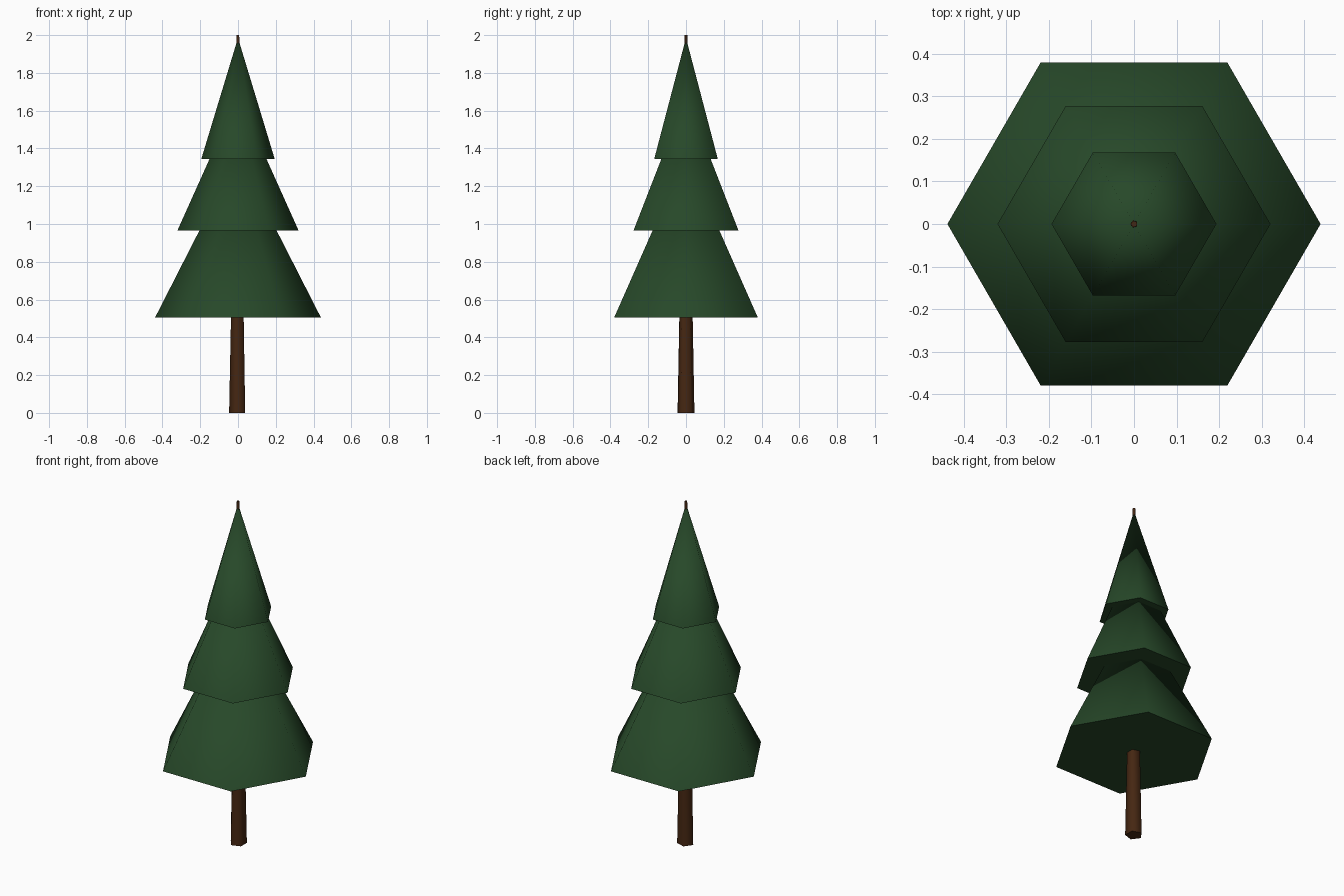
import bpy, bmesh, math

if "Cube" in bpy.data.objects:
    bpy.data.objects.remove(bpy.data.objects["Cube"])

def material(name, rgb):
    m = bpy.data.materials.new(name)
    m.diffuse_color = (*rgb, 1.0)
    m.use_nodes = True
    m.node_tree.nodes["Principled BSDF"].inputs["Base Color"].default_value = m.diffuse_color
    return m

green = material("dark_green", (0.02, 0.065, 0.022))
brown = material("bark_brown", (0.06, 0.02, 0.006))

def cone(name, sides, r0, z0, r1, z1, mat, start=0.0):
    """Tapered prism or pointed cone: smooth sides, flat caps, sharp rims."""
    bm = bmesh.new()
    def ring(r, z):
        return [bm.verts.new((r * math.cos(start + i * math.tau / sides),
                              r * math.sin(start + i * math.tau / sides), z))
                for i in range(sides)]
    low = ring(r0, z0)
    caps = [bm.faces.new(low[::-1])]
    if r1 > 0:
        high = ring(r1, z1)
        caps.append(bm.faces.new(high))
    else:
        tip = bm.verts.new((0, 0, z1))
    for i in range(sides):
        j = (i + 1) % sides
        top = [high[j], high[i]] if r1 > 0 else [tip]
        bm.faces.new([low[i], low[j]] + top).smooth = True
    for cap in caps:
        for e in cap.edges:
            e.smooth = False
    me = bpy.data.meshes.new(name)
    bm.to_mesh(me)
    bm.free()
    me.materials.append(mat)
    ob = bpy.data.objects.new(name, me)
    bpy.context.collection.objects.link(ob)

# Five-sided tapering trunk running the full height
cone("trunk", 5, 0.047, 0.0, 0.008, 2.0, brown, math.pi)

# Three overlapping six-sided foliage tiers: radius, base height, tip height
tiers = {"lower_foliage": (0.439, 0.505, 1.366),
         "middle_foliage": (0.321, 0.965, 1.68),
         "upper_foliage": (0.194, 1.345, 1.985)}
for name, (r, z0, z1) in tiers.items():
    cone(name, 6, r, z0, 0.0, z1, green)
